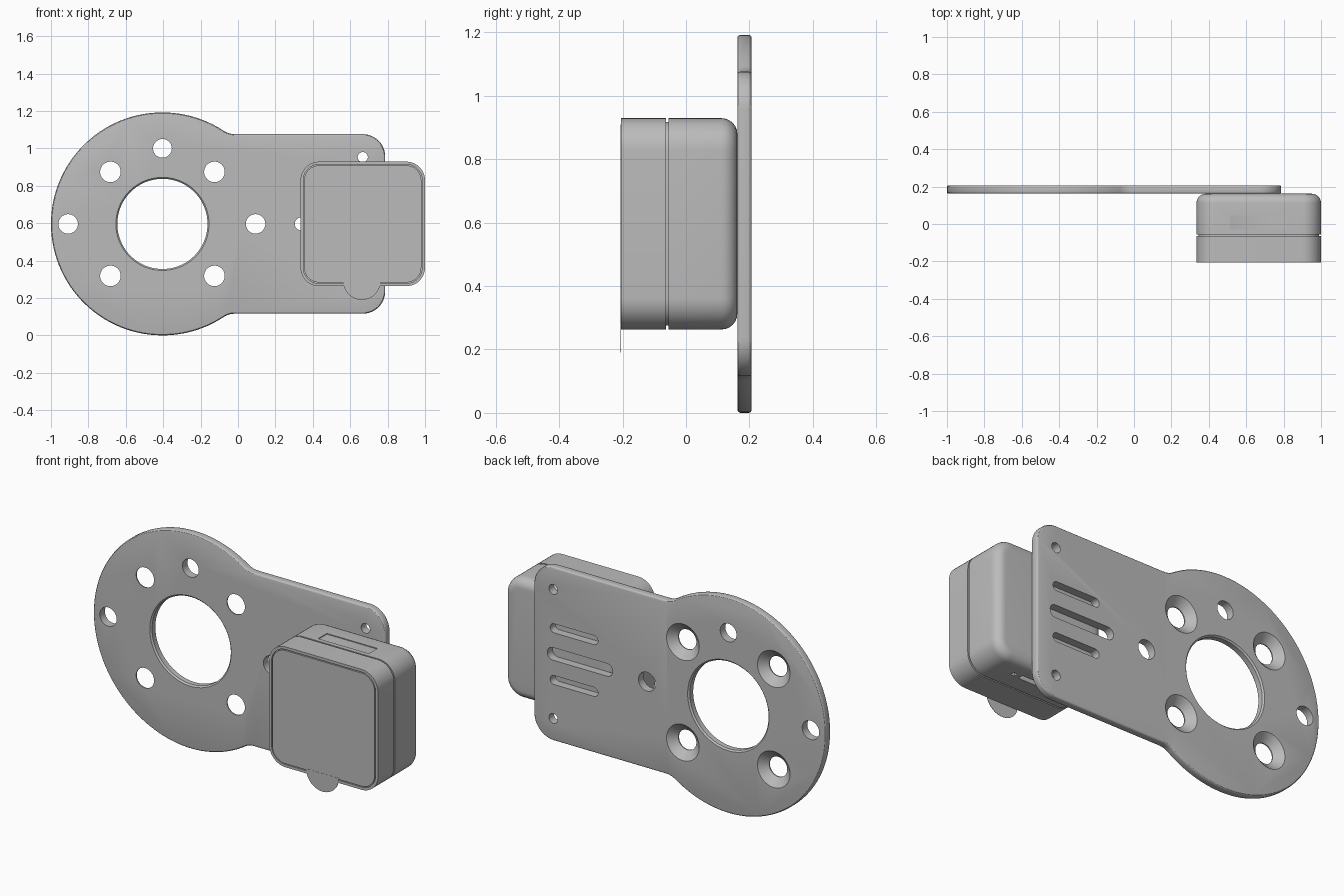
import bpy, bmesh
from math import radians, degrees, sin, cos, sqrt, atan2

if "Cube" in bpy.data.objects:
    bpy.data.objects.remove(bpy.data.objects["Cube"])

grey = bpy.data.materials.new("plain grey")
grey.use_nodes = True
COLOUR = (0.5, 0.5, 0.5, 1)
grey.diffuse_color = COLOUR
grey.node_tree.nodes["Principled BSDF"].inputs["Base Color"].default_value = COLOUR

MID = 0.596            # height of the long axis
DISC_X, DISC_R = -0.404, 0.596
BACK, FACE = 0.207, 0.162   # plate surfaces
BOX_X, BOX_HALF = 0.667, 0.333


def arc(cx, cz, r, a0, a1, n=12):
    angles = [radians(a0 + (a1 - a0) * i / n) for i in range(n + 1)]
    return [(cx + r * cos(a), cz + r * sin(a)) for a in angles]


def circle(cx, cz, r, n=48):
    return arc(cx, cz, r, 0, 360, n)[:-1]


def rounded(cx, cz, hx, hz, r, n=10):
    pts = []
    for sx, sz, a in ((1, 1, 0), (-1, 1, 90), (-1, -1, 180), (1, -1, 270)):
        pts += arc(cx + sx * (hx - r), cz + sz * (hz - r), r, a, a + 90, n)
    return pts


def plate_outline(inset):
    half, fillet, right, corner = 0.48, 0.11, 0.787, 0.12
    dx = sqrt((DISC_R + fillet) ** 2 - (half + fillet) ** 2)
    a = degrees(atan2(half + fillet, dx))
    fx, fz = DISC_X + dx, half + fillet
    cx, cz = right - corner, half - corner
    return (arc(DISC_X, MID, DISC_R - inset, a, 360 - a, 80)
            + arc(fx, MID - fz, fillet + inset, 180 - a, 90)
            + arc(cx, MID - cz, corner - inset, -90, 0)
            + arc(cx, MID + cz, corner - inset, 0, 90)
            + arc(fx, MID + fz, fillet + inset, -90, a - 180))


def box_outline(inset):
    h = BOX_HALF - inset
    return rounded(BOX_X, MID, h, h, 0.1 - inset)


def loft(bm, rings):
    """Skin a stack of (outline, y) rings and cap both ends."""
    loops = [[bm.verts.new((x, y, z)) for x, z in pts] for pts, y in rings]
    for a, b in zip(loops, loops[1:]):
        for i in range(len(a)):
            j = (i + 1) % len(a)
            bm.faces.new((a[i], a[j], b[j], b[i]))
    bm.faces.new(loops[0][::-1])
    bm.faces.new(loops[-1])


def build(name, *stacks):
    bm = bmesh.new()
    for rings in stacks:
        loft(bm, rings)
    bmesh.ops.recalc_face_normals(bm, faces=bm.faces)
    mesh = bpy.data.meshes.new(name)
    bm.to_mesh(mesh)
    bm.free()
    mesh.materials.append(grey)
    ob = bpy.data.objects.new(name, mesh)
    bpy.context.collection.objects.link(ob)
    return ob


def activate(ob):
    bpy.ops.object.select_all(action='DESELECT')
    ob.select_set(True)
    bpy.context.view_layer.objects.active = ob


def cut(ob, *stacks):
    cutter = build("cutter", *stacks)
    cutter.hide_render = True
    mod = ob.modifiers.new("holes", 'BOOLEAN')
    mod.operation, mod.solver, mod.object = 'DIFFERENCE', 'EXACT', cutter
    activate(ob)
    bpy.ops.object.modifier_apply(modifier=mod.name)
    bpy.data.objects.remove(cutter)


def smooth(ob):
    activate(ob)
    bpy.ops.object.shade_smooth_by_angle(angle=radians(30))


def through(outline):
    return [(outline, FACE - 0.05), (outline, BACK + 0.05)]


# Mounting plate with softened rims
e = 0.01
soft = [(e * (1 - sin(radians(t))), e * (1 - cos(radians(t)))) for t in (0, 30, 60, 90)]
rings = [(plate_outline(i), FACE + d) for i, d in soft]
rings += [(plate_outline(i), BACK - d) for i, d in reversed(soft)]
plate = build("mounting_plate", rings)

# Central bore, flared slightly at both faces
cuts = [[(circle(DISC_X, MID, r, 96), y) for r, y in (
    (0.249, FACE - 0.02), (0.249, FACE), (0.241, FACE + 0.008),
    (0.241, BACK - 0.008), (0.249, BACK), (0.249, BACK + 0.02))]]
# Countersunk bolt holes
for sx in (-1, 1):
    for sz in (-1, 1):
        x, z = DISC_X + sx * 0.278, MID + sz * 0.278
        cuts.append([(circle(x, z, r), y) for r, y in (
            (0.055, FACE - 0.02), (0.055, FACE + 0.006),
            (0.1, BACK), (0.1, BACK + 0.02))])
# Plain holes
for x, z, r in ((-0.908, MID, 0.052), (DISC_X, 1.0, 0.05), (0.094, MID, 0.052),
                (BOX_X, MID + 0.357, 0.027), (BOX_X, MID - 0.357, 0.027)):
    cuts.append(through(circle(x, z, r)))
# Adjustment slots
for x, dz, hx, hz in ((0.54, 0.143, 0.146, 0.025), (0.504, 0, 0.2, 0.035),
                      (0.54, -0.143, 0.146, 0.025)):
    cuts.append(through(rounded(x, MID + dz, hx, hz, hz - 0.001)))
cut(plate, *cuts)
smooth(plate)

# Rear shell with a rounded back edge
r = 0.05
rings = [(box_outline(0), -0.055)]
for t in range(0, 91, 15):
    a = radians(t)
    rings.append((box_outline(r * (1 - cos(a))), FACE - r * (1 - sin(a))))
rear = build("rear_shell", rings)


def block(x, z, hx, hz, y0, y1):
    pts = rounded(x, z, hx, hz, 0.003, 2)
    return [(pts, y0), (pts, y1)]


# Hatch on top, port slot and screw holes underneath
top, bottom = MID + BOX_HALF, MID - BOX_HALF
cut(rear,
    block(BOX_X, top + 0.015, 0.155, 0.02, -0.03, 0.045),
    block(BOX_X, bottom, 0.095, 0.05, 0.035, 0.065),
    block(BOX_X - 0.135, bottom, 0.012, 0.03, 0.038, 0.062),
    block(BOX_X + 0.135, bottom, 0.012, 0.03, 0.038, 0.062))
smooth(rear)

# Seam core, front shell with recessed face, face panel
smooth(build("seam_core", [(box_outline(0.012), -0.08), (box_outline(0.012), -0.04)]))
smooth(build("front_shell", [(box_outline(i), y) for i, y in (
    (0, -0.063), (0, -0.205), (0.015, -0.205), (0.015, -0.195))]))
smooth(build("face_panel", [(box_outline(0.02), -0.19), (box_outline(0.02), -0.206)]))

# Thin pull tab under the panel
tab = arc(BOX_X - 0.005, 0.29, 0.1, 180, 360, 24)
smooth(build("pull_tab", [(tab, -0.207), (tab, -0.2055)]))
